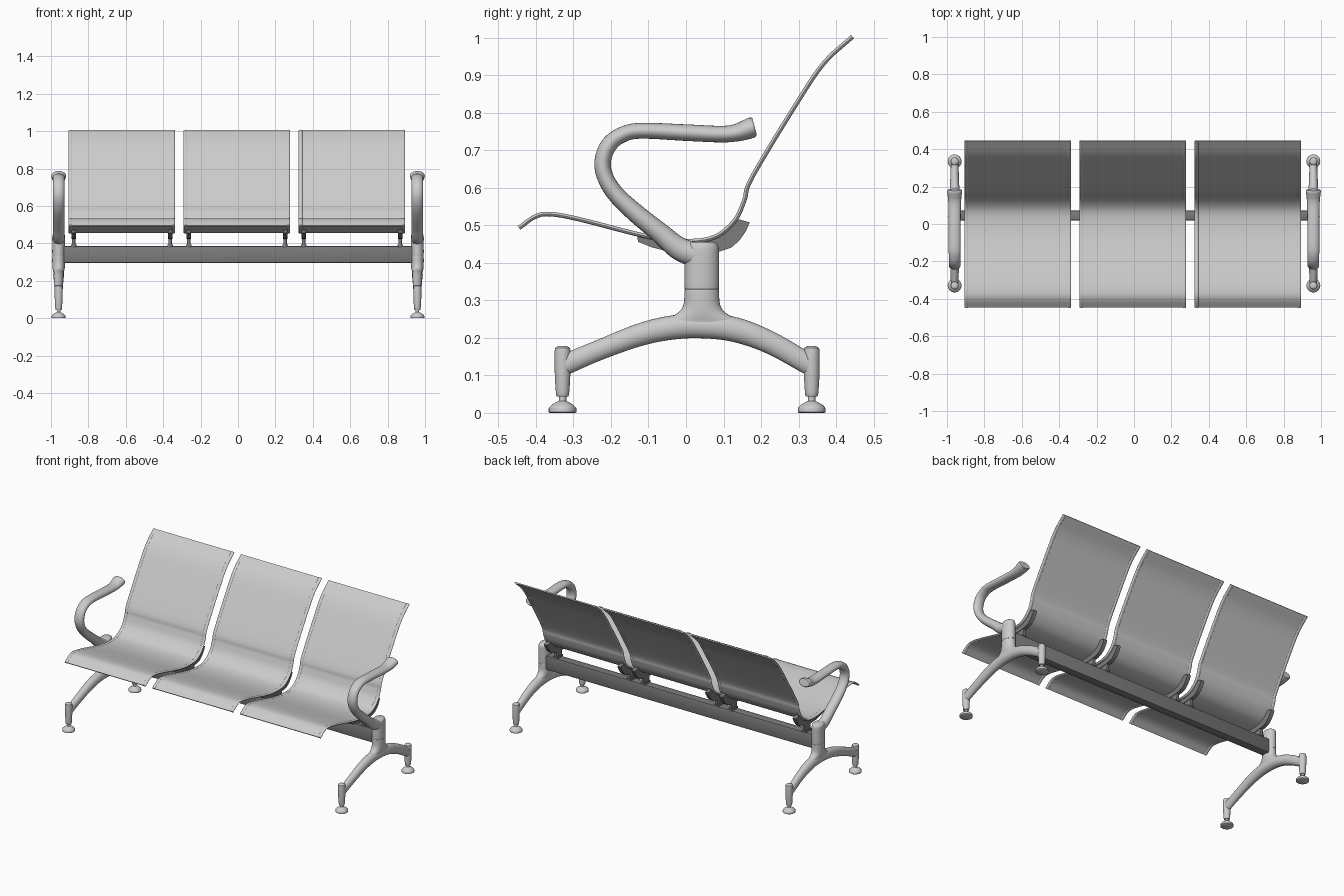
import bpy, bmesh, math
from mathutils import Vector

if "Cube" in bpy.data.objects:
    bpy.data.objects.remove(bpy.data.objects["Cube"])

ROUND = [(math.cos(a * math.tau / 24), math.sin(a * math.tau / 24)) for a in range(24)]
SQUARE = [(1, 1), (-1, 1), (-1, -1), (1, -1)]
dark = bpy.data.materials.new("dark_steel")
dark.diffuse_color = (0.2, 0.2, 0.2, 1)
dark.use_nodes = True
dark.node_tree.nodes["Principled BSDF"].inputs["Base Color"].default_value = dark.diffuse_color


def finish(name, bm, mat=None, angle=40):
    bmesh.ops.recalc_face_normals(bm, faces=bm.faces)
    me = bpy.data.meshes.new(name)
    bm.to_mesh(me)
    bm.free()
    ob = bpy.data.objects.new(name, me)
    bpy.context.collection.objects.link(ob)
    if mat:
        me.materials.append(mat)
    bpy.ops.object.select_all(action='DESELECT')
    ob.select_set(True)
    bpy.context.view_layer.objects.active = ob
    bpy.ops.object.shade_smooth_by_angle(angle=math.radians(angle))
    return ob


def spline(pts, steps):
    """Catmull-Rom through points of any dimension."""
    p = [Vector(q) for q in pts]
    p = [2 * p[0] - p[1]] + p + [2 * p[-1] - p[-2]]
    out = []
    for a, b, c, d in zip(p, p[1:], p[2:], p[3:]):
        for i in range(steps):
            t = i / steps
            out.append(0.5 * (2 * b + (c - a) * t + (2 * a - 5 * b + 4 * c - d) * t * t
                              + (3 * b - a - 3 * c + d) * t ** 3))
    return out + [p[-2]]


def sweep(name, x, pts, steps=5, section=ROUND, mat=None):
    """Sweep a section along a y-z path; points are (y, z, half thickness, half width in x)."""
    path = spline(pts, steps)
    bm = bmesh.new()
    rings = []
    for i, (y, z, h, w) in enumerate(path):
        a, b = path[max(i - 1, 0)], path[min(i + 1, len(path) - 1)]
        t = Vector((b[0] - a[0], b[1] - a[1])).normalized()
        rings.append([bm.verts.new((x + w * u, y - t[1] * h * v, z + t[0] * h * v))
                      for u, v in section])
    n = len(section)
    for r, s in zip(rings, rings[1:]):
        for k in range(n):
            bm.faces.new((r[k], r[(k + 1) % n], s[(k + 1) % n], s[k]))
    bm.faces.new(rings[0])
    bm.faces.new(rings[-1])
    return finish(name, bm, mat)


def box(name, center, size, bevel, mat=None):
    bm = bmesh.new()
    bmesh.ops.create_cube(bm, size=1)
    for v in bm.verts:
        v.co = Vector(center) + Vector(a * b for a, b in zip(v.co, size))
    bmesh.ops.bevel(bm, geom=bm.edges[:], offset=bevel, segments=2, affect='EDGES', profile=0.5)
    return finish(name, bm, mat)


def plate(name, x, half, outline, mat):
    """Extrude a y-z outline along x."""
    bm = bmesh.new()
    f = bm.faces.new([bm.verts.new((x - half, y, z)) for y, z in outline])
    ext = bmesh.ops.extrude_face_region(bm, geom=[f])
    bmesh.ops.translate(bm, vec=(2 * half, 0, 0),
                        verts=[v for v in ext["geom"] if isinstance(v, bmesh.types.BMVert)])
    return finish(name, bm, mat, 30)


# Seat shells with rounded side rails
seat = [(-.445, .493), (-.404, .522), (-.364, .530), (-.284, .516), (-.11, .472), (0, .458),
        (.076, .469), (.13, .513), (.156, .568), (.177, .63), (.303, .838), (.37, .935), (.444, 1.003)]
under = spline([p for p in seat if -.12 < p[0] < .14], 4)
for i, cx in enumerate((-.621, -.006, .609)):
    sweep(f"seat_shell_{i}", cx, [(y, z, .0035, .275) for y, z in seat], 6, SQUARE)
    for s in (-1, 1):
        x = cx + s * .274
        sweep(f"seat_rail_{i}", x, [(y, z, .006, .011) for y, z in seat], 6, ROUND[::2])
        # Curved bracket under the seat edge, with its stem down to the beam
        bx = cx + s * .258
        outline = [(-.13, .472)] + [(y, z - .004) for y, z in under] + [
            (.137, .517), (.17, .508), (.16, .485), (.143, .46), (.12, .440), (.09, .430),
            (.03, .424), (-.035, .427), (-.09, .441), (-.128, .456)]
        plate(f"seat_bracket_{i}", bx, .012, outline, dark)
        box(f"bracket_stem_{i}", (bx, .045, .408), (.018, .056, .06), .003, dark)
        box(f"bracket_clamp_{i}", (bx, .045, .388), (.03, .062, .012), .003, dark)

# Cross beam
box("cross_beam", (0, .045, .34), (1.88, .052, .09), .006, dark)

for s in (-1, 1):
    x = s * .959
    # Armrest loop
    sweep("armrest", x, [
        (.05, .415, .034, .031), (-.015, .436, .031, .031), (-.072, .482, .027, .031),
        (-.137, .535, .025, .031), (-.187, .583, .023, .031), (-.215, .628, .022, .031),
        (-.222, .67, .022, .031), (-.207, .712, .022, .031), (-.175, .739, .021, .031),
        (-.124, .752, .021, .032), (0, .747, .022, .032), (.09, .743, .022, .033),
        (.13, .746, .023, .035), (.158, .754, .026, .038), (.176, .761, .027, .04),
        (.183, .763, .023, .036)], 6)
    # Upper post, then lower post flaring into the legs
    sweep("upper_post", x, [(.042, z, h, w) for z, h, w in (
        (.332, .044, .032), (.336, .046, .034), (.40, .046, .034), (.435, .046, .034),
        (.449, .042, .031), (.456, .032, .024))], 3)
    sweep("lower_post", x, [(.042, z, h, w) for z, h, w in (
        (.215, .12, .024), (.245, .105, .028), (.258, .078, .031), (.272, .058, .033),
        (.292, .048, .034), (.325, .046, .034), (.330, .044, .032))], 4)
    # Arched leg
    sweep("arched_leg", x, [
        (-.325, .128, .028, .02), (-.23, .168, .027, .023), (-.124, .208, .030, .026),
        (-.04, .227, .032, .028), (.04, .232, .033, .029), (.13, .222, .033, .028),
        (.225, .187, .030, .024), (.33, .128, .028, .02)], 6)
    # Feet: tube, neck and levelling pad
    for y in (-.329, .335):
        sweep("foot_tube", x, [(y, z, r, r) for z, r in (
            (.044, .014), (.047, .017), (.07, .019), (.11, .021), (.165, .021),
            (.174, .018), (.178, .011))], 2)
        sweep("foot_pad", x, [(y, z, r, r) for z, r in (
            (0, .034), (.002, .037), (.011, .037), (.014, .036), (.022, .028),
            (.028, .018), (.032, .010), (.046, .010))], 1)
